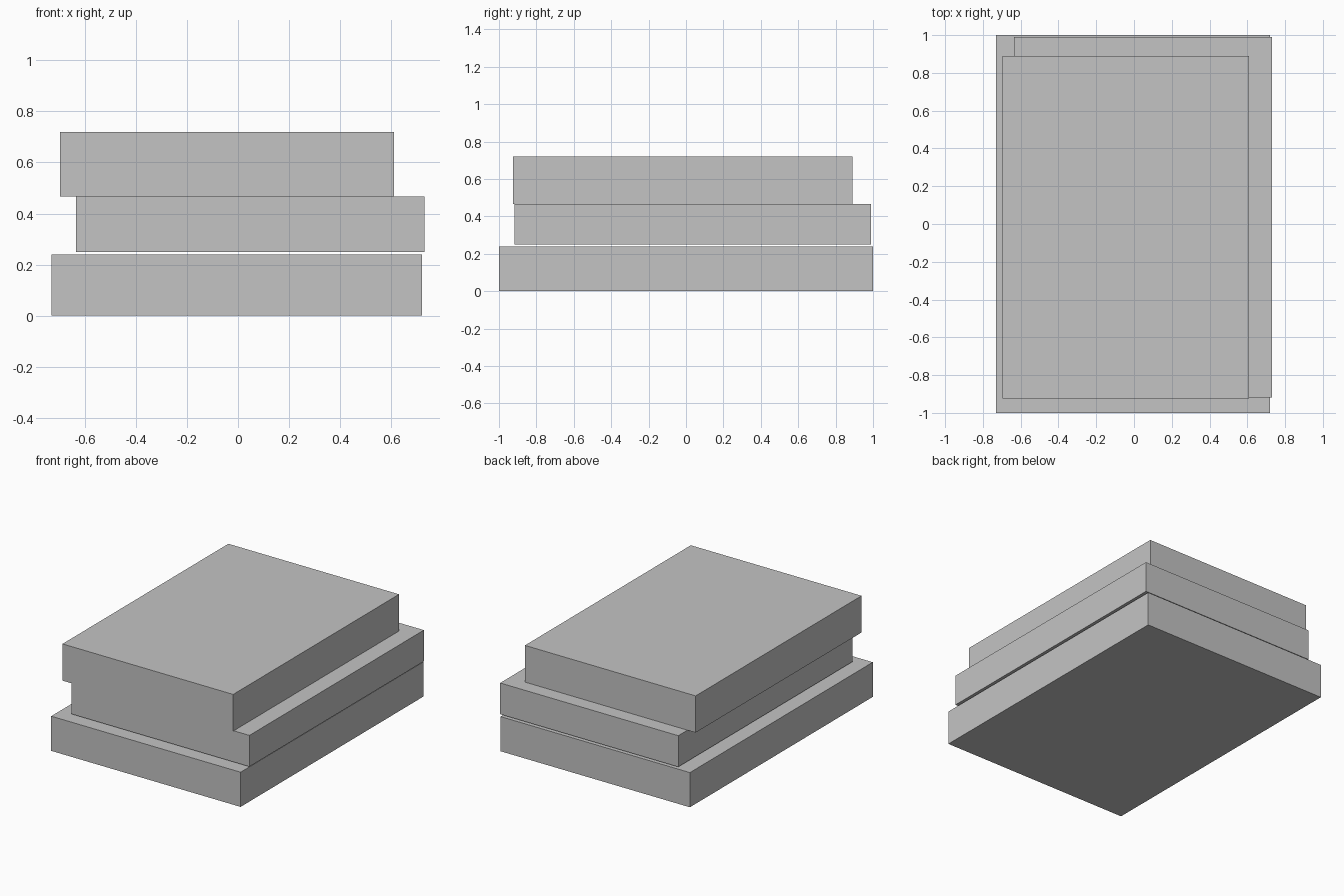
import bpy

if "Cube" in bpy.data.objects:
    bpy.data.objects.remove(bpy.data.objects["Cube"])

grey = bpy.data.materials.new("plain_grey")
grey.diffuse_color = (0.55, 0.55, 0.55, 1.0)
grey.use_nodes = True
grey.node_tree.nodes["Principled BSDF"].inputs["Base Color"].default_value = grey.diffuse_color


def slab(name, x, y, z):
    """Box spanning the given (min, max) range on each axis."""
    spans = (x, y, z)
    bpy.ops.mesh.primitive_cube_add(size=1, location=[(a + b) / 2 for a, b in spans])
    ob = bpy.context.object
    ob.name = name
    ob.scale = [b - a for a, b in spans]
    bpy.ops.object.transform_apply(location=False, rotation=False, scale=True)
    ob.data.materials.append(grey)


# Three loosely stacked slabs, with a thin gap above the lowest
slab("bottom_slab", (-0.73, 0.72), (-1.0, 1.0), (0.0, 0.24))
slab("middle_slab", (-0.634, 0.73), (-0.918, 0.99), (0.25, 0.466))
slab("top_slab", (-0.697, 0.61), (-0.924, 0.89), (0.466, 0.72))
